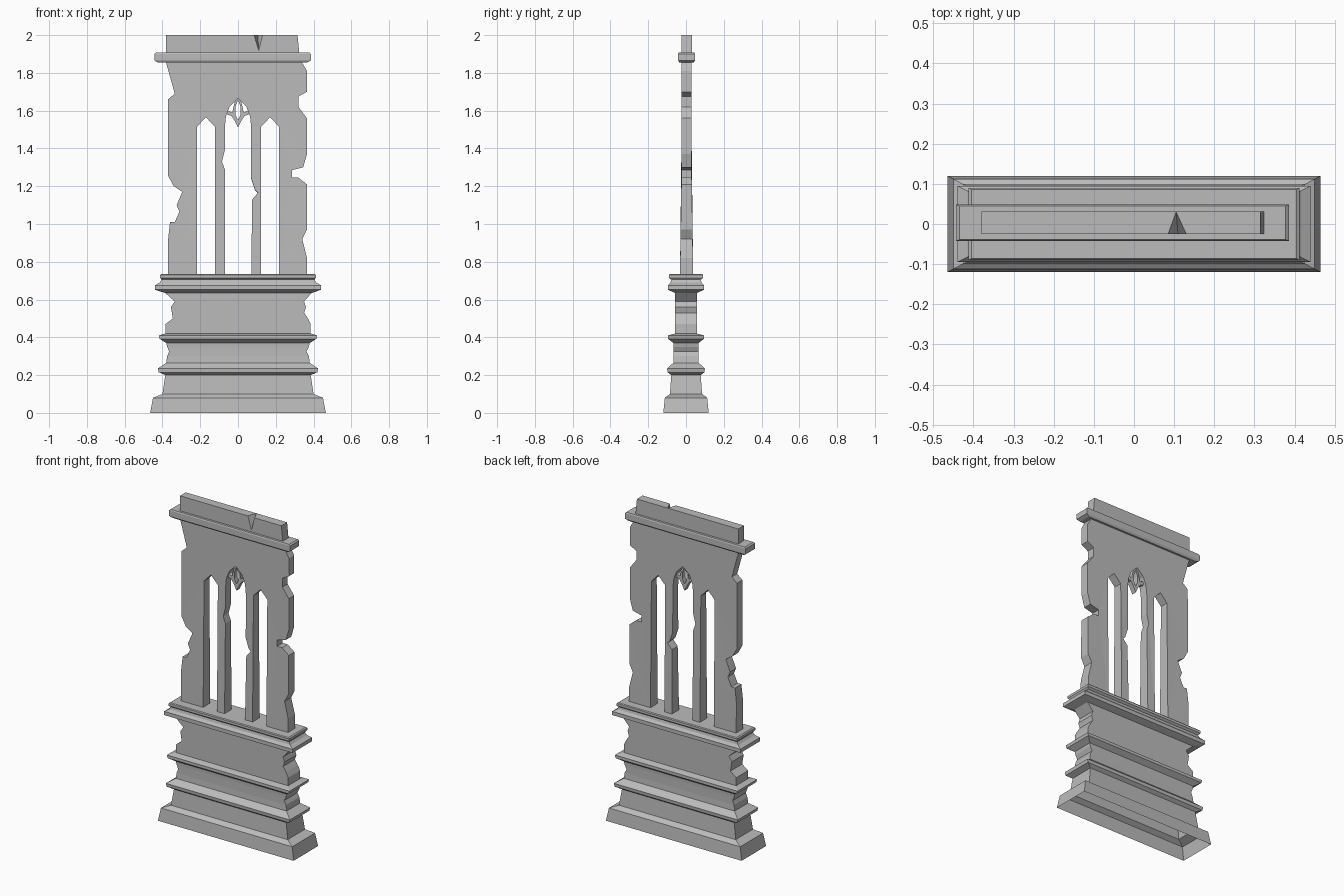
import bpy, bmesh, math
from mathutils import Matrix

cube = bpy.data.objects.get("Cube")
if cube:
    bpy.data.objects.remove(cube, do_unlink=True)

stone = bpy.data.materials.new("grey stone")
stone.use_nodes = True
GREY = (0.5, 0.5, 0.5, 1)
stone.diffuse_color = GREY
shader = next(n for n in stone.node_tree.nodes if n.type == 'BSDF_PRINCIPLED')
shader.inputs["Base Color"].default_value = GREY
shader.inputs["Roughness"].default_value = 0.8


def add_object(name, mesh):
    obj = bpy.data.objects.new(name, mesh)
    bpy.context.collection.objects.link(obj)
    mesh.materials.clear()
    mesh.materials.append(stone)
    return obj


def loft(name, rings, y_mid=0.0, open_bottom=False):
    """Stack rectangular rings given as (z, left x, right x, half depth)."""
    bm = bmesh.new()
    loops = []
    for z, low, high, depth in rings:
        corners = ((low, -depth), (high, -depth), (high, depth), (low, depth))
        loops.append([bm.verts.new((x, y + y_mid, z)) for x, y in corners])
    for a, b in zip(loops, loops[1:]):
        for i in range(4):
            j = (i + 1) % 4
            bm.faces.new((a[i], a[j], b[j], b[i]))
    bm.faces.new(loops[-1])
    if not open_bottom:
        bm.faces.new(loops[0][::-1])
    mesh = bpy.data.meshes.new(name)
    bm.to_mesh(mesh)
    bm.free()
    return add_object(name, mesh)


def even(z, half, depth):
    return (z, -half, half, depth)


def pierced_slab(name, outlines, half_depth):
    """Extrude an x-z outline; the further outlines become openings."""
    curve = bpy.data.curves.new(name, 'CURVE')
    curve.dimensions = '2D'
    curve.fill_mode = 'BOTH'
    curve.extrude = half_depth
    for points in outlines:
        spline = curve.splines.new('POLY')
        spline.points.add(len(points) - 1)
        for p, (x, z) in zip(spline.points, points):
            p.co = (x, z, 0, 1)
        spline.use_cyclic_u = True
    temp = bpy.data.objects.new(name + "_outline", curve)
    bpy.context.collection.objects.link(temp)
    graph = bpy.context.evaluated_depsgraph_get()
    mesh = bpy.data.meshes.new_from_object(temp.evaluated_get(graph))
    bpy.data.objects.remove(temp, do_unlink=True)
    mesh.transform(Matrix.Rotation(math.pi / 2, 4, 'X'))
    for poly in mesh.polygons:
        poly.use_smooth = False
    return add_object(name, mesh)


def mirrored(points):
    return [(-x, z) for x, z in reversed(points)]


# Moulded base, hollow underneath, with chipped ends on the two die courses
loft("moulded_base", [
    even(0, .465, .12), even(.08, .45, .112), even(.1, .40, .085),
    even(.2, .385, .078), even(.215, .42, .098), even(.235, .425, .1),
    even(.265, .38, .067),
    (.3, -.375, .375, .065), (.325, -.365, .362, .065), (.35, -.375, .375, .065),
    even(.37, .38, .066), even(.392, .415, .096), even(.41, .42, .096),
    even(.42, .385, .058),
    (.47, -.385, .385, .058), (.5, -.345, .37, .058), (.53, -.35, .35, .058),
    (.56, -.355, .36, .058), (.59, -.335, .35, .058), (.635, -.385, .39, .058),
    even(.645, .42, .08), even(.652, .44, .095), even(.675, .44, .095),
    even(.69, .415, .082), even(.705, .405, .078), even(.715, .412, .09),
    even(.73, .412, .09), even(.735, .405, .086)], open_bottom=True)

# Broken wall outline: left edge upward, then right edge downward
wall_edge = [
    (-.37, .7), (-.37, .92), (-.36, 1.01), (-.335, 1.01), (-.31, 1.065),
    (-.325, 1.1), (-.295, 1.17), (-.34, 1.2), (-.37, 1.255), (-.37, 1.66),
    (-.335, 1.69), (-.385, 1.87),
    (.33, 1.87), (.365, 1.81), (.365, 1.7), (.32, 1.675), (.32, 1.62),
    (.365, 1.56), (.365, 1.37), (.345, 1.3), (.285, 1.285), (.285, 1.245),
    (.32, 1.245), (.365, 1.21), (.365, .97), (.34, .92), (.365, .82), (.365, .7)]

# Window openings; the central one has chips in both mullions
side_window = [(.122, .72), (.217, .72), (.217, 1.515), (.17, 1.565), (.122, 1.515)]
arch = [(.07, 1.51), (.064, 1.57), (.045, 1.62)]
middle_window = ([(-.07, .72), (.07, .72), (.075, 1.13), (.105, 1.165),
                  (.09, 1.18), (.07, 1.24)] + arch + [(0, 1.665)] + mirrored(arch)
                 + [(-.07, 1.39), (-.085, 1.33), (-.07, 1.29)])
wall = pierced_slab("window_wall",
                    [wall_edge, side_window, mirrored(side_window), middle_window], 1)
# Thin the wall towards the top
for v in wall.data.vertices:
    depth = .035 - .009 * min(1, max(0, (v.co.z - .73) / .6))
    v.co.y = .003 + math.copysign(depth, v.co.y)

# Tracery: pointed drop with an eyelet and two cusps
drop = [(0, 1.51), (.02, 1.55), (.035, 1.572), (.058, 1.58), (.055, 1.602),
        (.03, 1.59), (.024, 1.62), (.012, 1.665)]
eyelet = [(0, 1.55), (.014, 1.58), (.014, 1.62), (0, 1.655)]
pierced_slab("arch_tracery", [drop + mirrored(drop[1:]),
                              eyelet + mirrored(eyelet[1:-1])], .015)

# Cornice and parapet
loft("cornice", [(1.855, -.425, .365, .038), (1.866, -.443, .386, .045),
                 (1.9, -.443, .386, .045), (1.907, -.435, .378, .042)], .003)
parapet = loft("parapet", [(1.9, -.38, .325, .028), (2, -.38, .315, .028)], .003)

# Wedge-shaped chip cut out of the parapet's front
bm = bmesh.new()
tip, left, right, back, top = [bm.verts.new(c) for c in (
    (.11, -.03, 1.91), (.08, -.03, 2.01), (.135, -.03, 2.01),
    (.105, .03, 2), (.105, .03, 2.01))]
bmesh.ops.convex_hull(bm, input=bm.verts)
bmesh.ops.recalc_face_normals(bm, faces=bm.faces)
mesh = bpy.data.meshes.new("chip_cutter")
bm.to_mesh(mesh)
bm.free()
cutter = add_object("chip_cutter", mesh)
cutter.hide_render = True
cut = parapet.modifiers.new("chip", 'BOOLEAN')
cut.operation = 'DIFFERENCE'
cut.solver = 'EXACT'
cut.object = cutter
graph = bpy.context.evaluated_depsgraph_get()
chipped = bpy.data.meshes.new_from_object(parapet.evaluated_get(graph))
parapet.modifiers.clear()
parapet.data = chipped
bpy.data.objects.remove(cutter, do_unlink=True)
